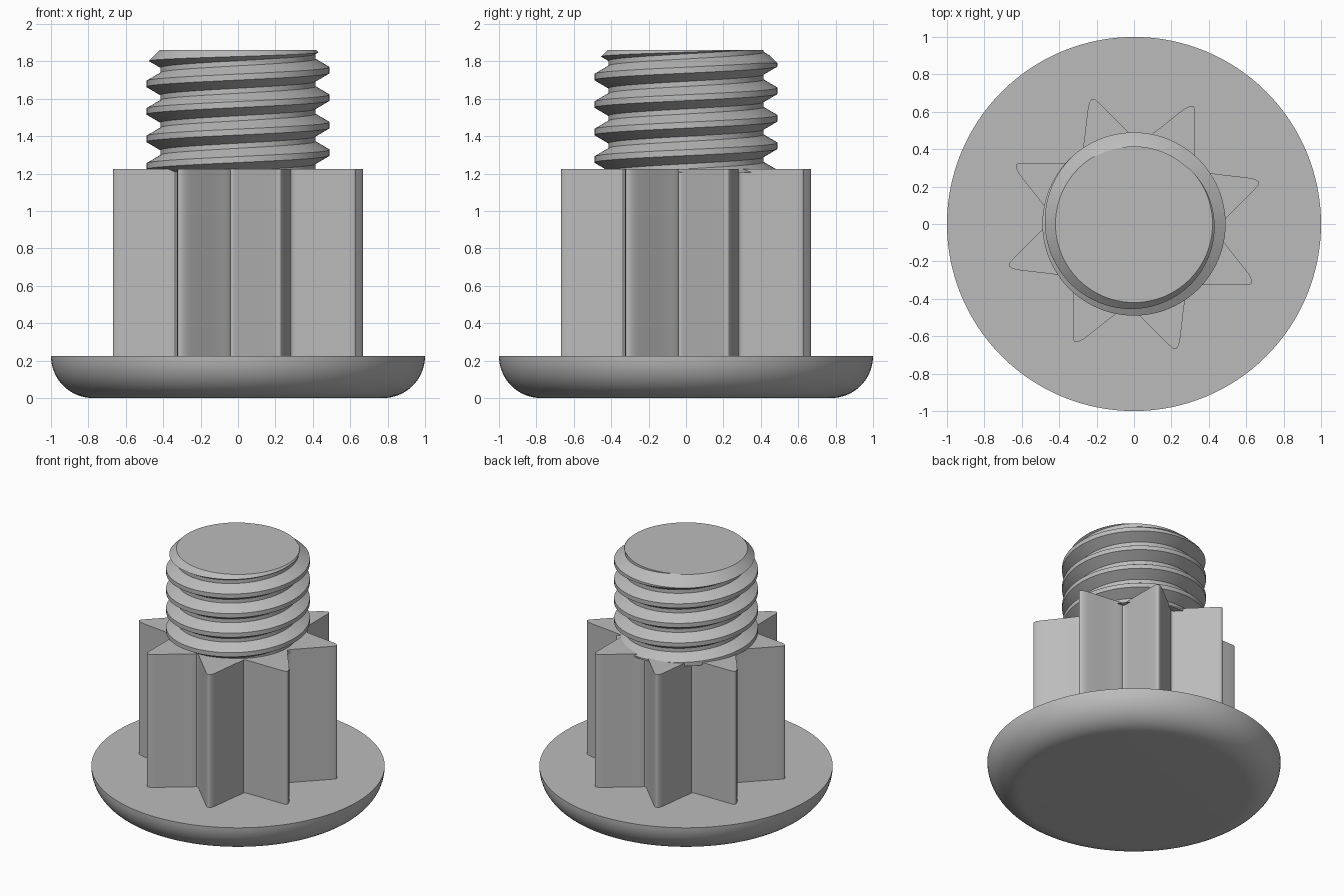
import bpy, bmesh, math
from mathutils import Vector, Matrix

cube = bpy.data.objects.get("Cube")
if cube:
    bpy.data.objects.remove(cube, do_unlink=True)

steel = bpy.data.materials.new("grey_steel")
steel.use_nodes = True
GREY = (0.5, 0.5, 0.5, 1.0)
steel.diffuse_color = GREY
steel.node_tree.nodes["Principled BSDF"].inputs["Base Color"].default_value = GREY


def make_object(name, bm):
    bmesh.ops.recalc_face_normals(bm, faces=bm.faces[:])
    mesh = bpy.data.meshes.new(name)
    bm.to_mesh(mesh)
    bm.free()
    mesh.materials.append(steel)
    obj = bpy.data.objects.new(name, mesh)
    bpy.context.collection.objects.link(obj)
    return obj


def activate(obj):
    bpy.ops.object.select_all(action='DESELECT')
    obj.select_set(True)
    bpy.context.view_layer.objects.active = obj


def smooth(obj, degrees=30):
    activate(obj)
    bpy.ops.object.shade_smooth_by_angle(angle=math.radians(degrees))


def lathe(name, profile, steps=128):
    """Spin a (radius, height) profile and cap both ends."""
    bm = bmesh.new()
    rings = []
    for r, z in profile:
        rings.append([bm.verts.new((r * math.cos(math.tau * i / steps),
                                    r * math.sin(math.tau * i / steps), z))
                      for i in range(steps)])
    for a, b in zip(rings, rings[1:]):
        for i in range(steps):
            k = (i + 1) % steps
            bm.faces.new((a[i], a[k], b[k], b[i]))
    bm.faces.new(rings[0][::-1])
    bm.faces.new(rings[-1])
    return make_object(name, bm)


def round_corners(points, passes):
    """Corner cutting on a closed outline."""
    for _ in range(passes):
        cut = []
        for a, b in zip(points, points[1:] + points[:1]):
            cut += [a.lerp(b, 0.25), a.lerp(b, 0.75)]
        points = cut
    return points


# Flanged head: flat disc with a quarter-round lower rim
HEAD_TOP, RIM = 0.225, 0.225
rim = [(1 - RIM + RIM * math.sin(a), HEAD_TOP - RIM * math.cos(a))
       for a in (math.pi / 2 * i / 16 for i in range(17))]
smooth(lathe("flanged_head", rim))

# Splined body: one hooked tooth repeated eight times
BODY_TOP, TEETH = 1.225, 8
tooth = [(0.327, 0.28), (0.327, 0.35), (0.326, 0.5), (0.326, 0.59),
         (0.322, 0.635), (0.285, 0.627), (0.235, 0.59), (0.11, 0.49),
         (0.05, 0.45)]
outline = []
for k in range(TEETH):
    turn = Matrix.Rotation(math.tau * k / TEETH, 2)
    outline += [turn @ Vector(p) for p in tooth]
bm = bmesh.new()
base = bm.faces.new([bm.verts.new((p.x, p.y, HEAD_TOP))
                     for p in round_corners(outline, 2)])
side = bmesh.ops.extrude_face_region(bm, geom=[base], use_keep_orig=True)
bmesh.ops.translate(bm, vec=(0, 0, BODY_TOP - HEAD_TOP),
                    verts=[v for v in side["geom"] if isinstance(v, bmesh.types.BMVert)])
smooth(make_object("splined_body", bm), 40)

# Threaded stud: right-hand helical surface, trimmed by a chamfered cylinder
PITCH, CREST, ROOT, TOP = 0.147, 0.49, 0.415, 1.86
STEPS, TURNS, START = 96, 9, 1.753 - 6 * 0.147
section = [(CREST, -0.016), (CREST, 0.016), (ROOT, 0.06), (ROOT, 0.087)]
chain = [(r, START + t * PITCH + z) for t in range(TURNS) for r, z in section]
bm = bmesh.new()
columns = []
for i in range(STEPS + 1):
    a = math.tau * i / STEPS
    columns.append([bm.verts.new((r * math.cos(a), r * math.sin(a), z + PITCH * i / STEPS))
                    for r, z in chain])
for a, b in zip(columns, columns[1:]):
    for j in range(len(chain) - 1):
        bm.faces.new((a[j], b[j], b[j + 1], a[j + 1]))
bmesh.ops.remove_doubles(bm, verts=bm.verts[:], dist=0.0001)
open_edges = [e for e in bm.edges if e.is_boundary]
middle = START + TURNS * PITCH / 2
lower = bm.verts.new((0, 0, START + PITCH / 2))
upper = bm.verts.new((0, 0, START + (TURNS - 0.5) * PITCH + PITCH / 2))
for e in open_edges:
    hub = lower if e.verts[0].co.z < middle else upper
    bm.faces.new((e.verts[0], e.verts[1], hub))
stud = make_object("threaded_stud", bm)

cutter = lathe("stud_trimmer", [(0.6, BODY_TOP - 0.02), (0.6, TOP - 0.18), (0.42, TOP)])
cutter.hide_render = True
trim = stud.modifiers.new("trim", 'BOOLEAN')
trim.operation = 'INTERSECT'
trim.solver = 'EXACT'
trim.object = cutter
activate(stud)
bpy.ops.object.modifier_apply(modifier="trim")
bpy.data.objects.remove(cutter, do_unlink=True)
smooth(stud, 25)
